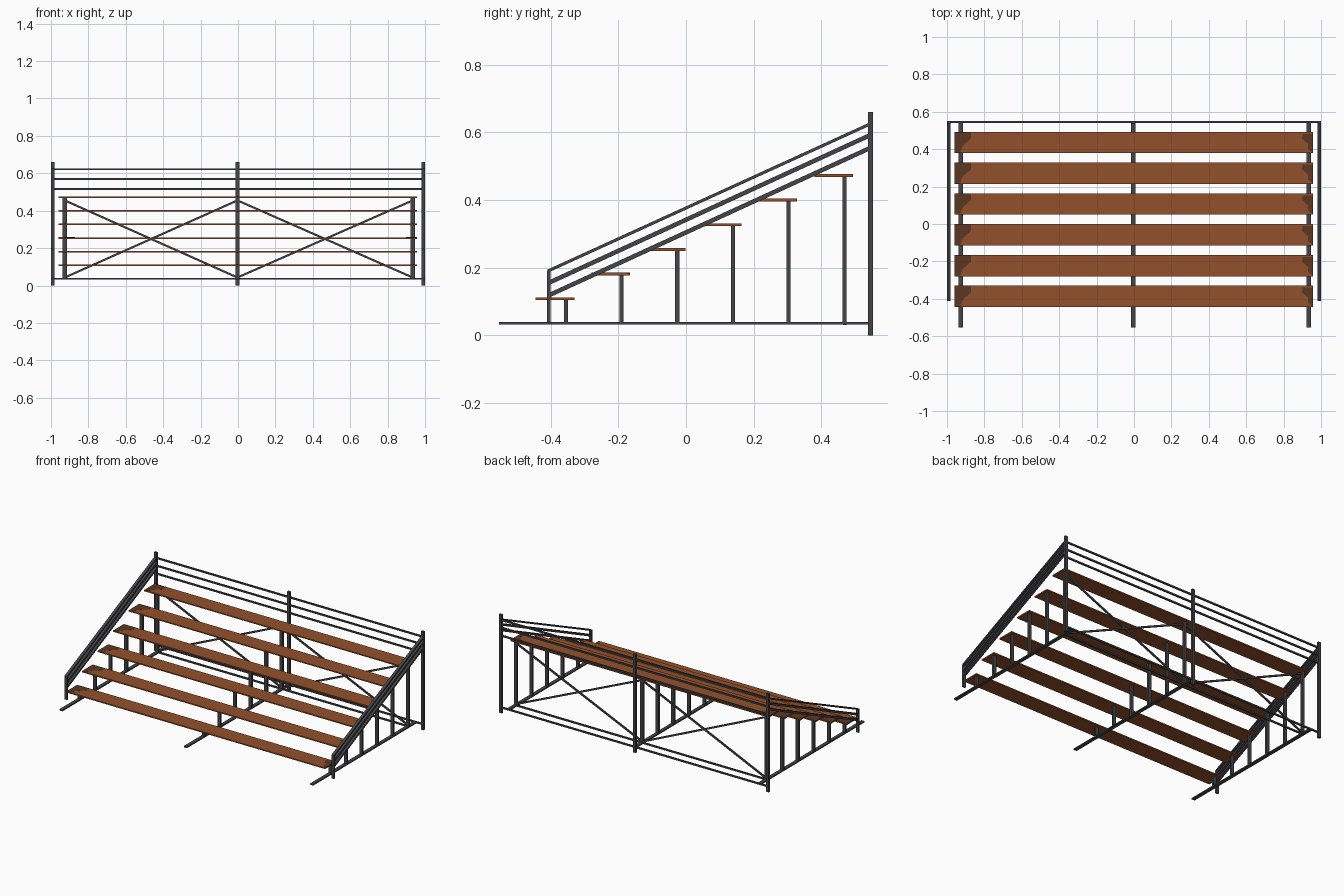
import bpy, bmesh
from mathutils import Vector, Matrix

if "Cube" in bpy.data.objects:
    bpy.data.objects.remove(bpy.data.objects["Cube"])


def material(name, rgb):
    m = bpy.data.materials.new(name)
    m.diffuse_color = (*rgb, 1)
    m.use_nodes = True
    m.node_tree.nodes["Principled BSDF"].inputs["Base Color"].default_value = m.diffuse_color
    return m


STEEL = material("dark steel", (0.06, 0.06, 0.066))
WOOD = material("brown wood", (0.29, 0.083, 0.025))
WORN = material("dark worn wood", (0.105, 0.038, 0.016))


def finish(name, bm, mat):
    bmesh.ops.recalc_face_normals(bm, faces=bm.faces)
    me = bpy.data.meshes.new(name)
    bm.to_mesh(me)
    bm.free()
    me.materials.append(mat)
    ob = bpy.data.objects.new(name, me)
    bpy.context.collection.objects.link(ob)
    return ob


def box(name, lo, hi, mat=STEEL):
    lo, hi = Vector(lo), Vector(hi)
    bm = bmesh.new()
    bmesh.ops.create_cube(bm, size=1, matrix=Matrix.Translation((lo + hi) / 2)
                          @ Matrix.Diagonal((*(hi - lo), 1)))
    return finish(name, bm, mat)


def bar(name, a, b, side, w, h):
    """Rectangular bar from a to b; w is its width along 'side', h across."""
    a, b, side = Vector(a), Vector(b), Vector(side)
    d = (b - a).normalized()
    up = side.cross(d).normalized()
    bm = bmesh.new()
    rings = [[bm.verts.new(p + side * (s * w / 2) + up * (t * h / 2))
              for s, t in ((-1, -1), (1, -1), (1, 1), (-1, 1))] for p in (a, b)]
    for i in range(4):
        j = (i + 1) % 4
        bm.faces.new((rings[0][i], rings[0][j], rings[1][j], rings[1][i]))
    bm.faces.new(rings[0])
    bm.faces.new(rings[1])
    return finish(name, bm, STEEL)


def plate(name, pts, z):
    """Thin flat plate from an outline."""
    bm = bmesh.new()
    f = bm.faces.new([bm.verts.new((x, y, z)) for x, y in pts])
    r = bmesh.ops.extrude_face_region(bm, geom=[f])
    bmesh.ops.translate(bm, vec=(0, 0, 0.001),
                        verts=[v for v in r["geom"] if isinstance(v, bmesh.types.BMVert)])
    return finish(name, bm, WORN)


FRAMES = (-0.926, -0.003, 0.934)
BACK = 0.545
X0, X1 = -0.961, 0.957

# seats with dark worn ends, and the uprights under them
for i in range(6):
    y = -0.387 + 0.1646 * i
    z = 0.108 + 0.0729 * i
    box("seat", (X0, y - 0.057, z - 0.004), (X1, y + 0.057, z + 0.004), WOOD)
    t = y + 0.0565
    plate("worn_seat_end_left", [(X0, t), (X0 + 0.09, t), (X0 + 0.09, t - 0.035),
          (X0 + 0.045, t - 0.075), (X0 + 0.03, t - 0.113), (X0, t - 0.113)], z + 0.0035)
    plate("worn_seat_end_right", [(X1, t - 0.01), (X1 - 0.055, t - 0.01), (X1 - 0.06, t - 0.035),
          (X1 - 0.025, t - 0.065), (X1 - 0.028, t - 0.09), (X1, t - 0.11)], z + 0.0035)
    for x in FRAMES:
        box("upright", (x - 0.011, y + 0.026, 0.034), (x + 0.011, y + 0.038, z - 0.003))

# floor runners
for x in FRAMES:
    box("base_runner", (x - 0.012, -0.553, 0.032), (x + 0.012, 0.548, 0.040))

# back posts and horizontal back rails
for x in (-0.99, -0.003, 0.99):
    box("back_post", (x - 0.01, BACK - 0.007, 0), (x + 0.01, BACK + 0.007, 0.66))
for z in (0.036, 0.517, 0.570, 0.622):
    box("back_rail", (-0.99, BACK - 0.005, z - 0.005), (0.99, BACK + 0.005, z + 0.005))

# cross bracing between the rearmost uprights
YB = 0.469
box("rear_base_bar", (FRAMES[0], YB - 0.005, 0.031), (FRAMES[2], YB + 0.005, 0.041))
for a, b in zip(FRAMES, FRAMES[1:]):
    bar("cross_brace", (a, YB, 0.043), (b, YB, 0.455), (0, 1, 0), 0.009, 0.011)
    bar("cross_brace", (a, YB, 0.455), (b, YB, 0.043), (0, 1, 0), 0.009, 0.011)

# sloping side railings and short front posts
for x in (-0.99, 0.99):
    box("front_post", (x - 0.01, -0.411, 0.036), (x + 0.01, -0.400, 0.192))
    for z0, z1, h in ((0.190, 0.625, 0.009), (0.154, 0.592, 0.013), (0.117, 0.554, 0.013)):
        bar("side_rail", (x, -0.408, z0), (x, BACK, z1), (1, 0, 0), 0.019, h)
